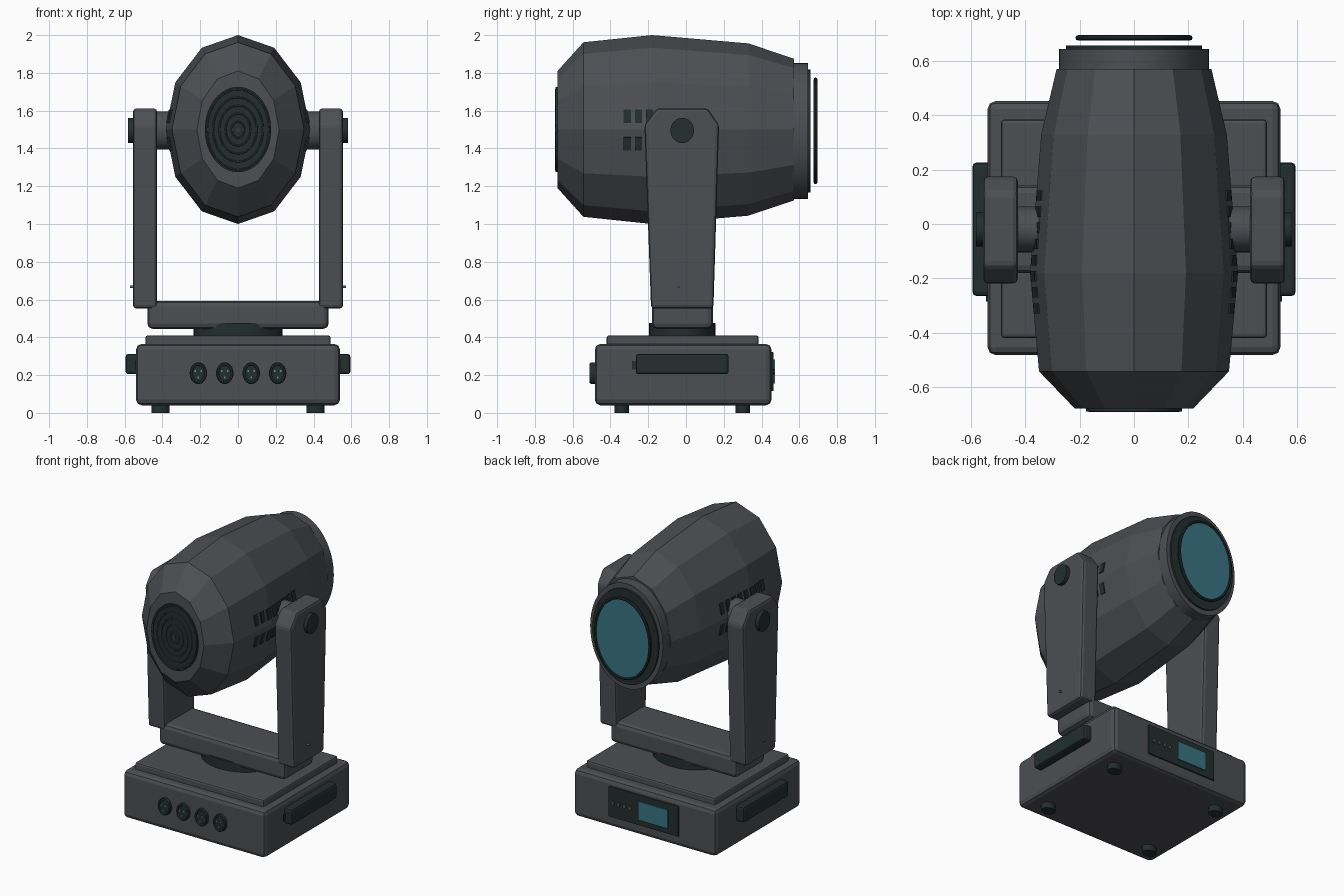
import bpy, bmesh, math
from mathutils import Matrix, Vector

if "Cube" in bpy.data.objects:
    bpy.data.objects.remove(bpy.data.objects["Cube"])


def material(name, rgb):
    m = bpy.data.materials.new(name)
    m.diffuse_color = (*rgb, 1)
    m.use_nodes = True
    m.node_tree.nodes["Principled BSDF"].inputs["Base Color"].default_value = m.diffuse_color
    return m


GREY = material("charcoal grey", (0.073, 0.077, 0.085))
DARK = material("dark trim", (0.017, 0.027, 0.027))
RIB = material("grille rib", (0.030, 0.045, 0.046))
TEAL = material("teal glass", (0.040, 0.175, 0.225))
PIN = material("contact pin", (0.10, 0.30, 0.28))


def finish(name, bm, mat, bevel=0.0, segs=2, smooth=False):
    bmesh.ops.recalc_face_normals(bm, faces=bm.faces[:])
    me = bpy.data.meshes.new(name)
    bm.to_mesh(me)
    bm.free()
    ob = bpy.data.objects.new(name, me)
    bpy.context.collection.objects.link(ob)
    me.materials.append(mat)
    if bevel:
        b = ob.modifiers.new("bevel", 'BEVEL')
        b.width, b.segments, b.limit_method = bevel, segs, 'ANGLE'
    if smooth:
        bpy.ops.object.select_all(action='DESELECT')
        ob.select_set(True)
        bpy.context.view_layer.objects.active = ob
        bpy.ops.object.shade_smooth_by_angle(angle=math.radians(35))
    return ob


def box(name, lo, hi, mat, bevel=0.0, tilt=0.0):
    lo, hi = Vector(lo), Vector(hi)
    bm = bmesh.new()
    mx = (Matrix.Translation((lo + hi) / 2) @ Matrix.Rotation(tilt, 4, 'Y')
          @ Matrix.Diagonal((*(hi - lo), 1)))
    bmesh.ops.create_cube(bm, size=1, matrix=mx)
    return finish(name, bm, mat, bevel)


def loft(name, axis, centre, rings, mat, n=40, smooth=True, bevel=0.0):
    """Stack elliptical rings (position, radius_u, radius_v) along an axis."""
    bm = bmesh.new()
    loops = []
    for p, ru, rv in rings:
        loop = []
        for k in range(n):
            a = 2 * math.pi * k / n
            u, v = ru * math.sin(a), rv * math.cos(a)
            co = {'X': (p, u, v), 'Y': (u, p, v), 'Z': (u, v, p)}[axis]
            loop.append(bm.verts.new(Vector(co) + Vector(centre)))
        loops.append(loop)
    for a, b in zip(loops, loops[1:]):
        for k in range(n):
            j = (k + 1) % n
            bm.faces.new((a[k], a[j], b[j], b[k]))
    bm.faces.new(loops[0])
    bm.faces.new(loops[-1])
    return finish(name, bm, mat, bevel, smooth=smooth)


def hoop(name, centre, rx, rz, thick, mat, n=40, m=8):
    """Elliptical ring of round section, facing along y."""
    bm = bmesh.new()
    vs = []
    for i in range(n):
        a = 2 * math.pi * i / n
        for k in range(m):
            b = 2 * math.pi * k / m
            d = thick * math.cos(b)
            vs.append(bm.verts.new(Vector(centre) + Vector((
                (rx + d) * math.sin(a), thick * math.sin(b), (rz + d) * math.cos(a)))))
    for i in range(n):
        for k in range(m):
            i2, k2 = (i + 1) % n, (k + 1) % m
            bm.faces.new((vs[i * m + k], vs[i2 * m + k], vs[i2 * m + k2], vs[i * m + k2]))
    return finish(name, bm, mat, smooth=True)


# Base housing, top plate and feet
box("base_housing", (-.54, -.483, .04), (.54, .453, .365), GREY, .03)
box("base_top_plate", (-.49, -.42, .35), (.49, .385, .41), GREY, .012)
for x in (-.41, .41):
    for y in (-.34, .30):
        loft("foot", 'Z', (x, y, 0), [(0, .048, .039), (.05, .048, .039)], DARK, 24)

# Side handles with end tabs
for s in (-1, 1):
    xs = sorted((s * .52, s * .595))
    box("side_handle", (xs[0], -.265, .205), (xs[1], .226, .312), DARK, .014)
    xs = sorted((s * .52, s * .545))
    box("handle_tab", (xs[0], -.285, .23), (xs[1], -.26, .275), DARK)

# Front sockets with three contacts each
for i in range(4):
    x = -.21 + .14 * i
    loft("socket", 'Y', (x, 0, .21), [(-.505, .046, .058), (-.47, .046, .058)], DARK, 32)
    hoop("socket_rim", (x, -.505, .21), .037, .048, .006, RIB, 32, 6)
    for k in range(3):
        a = math.radians(90 + 120 * k)
        loft("socket_pin", 'Y', (x + .018 * math.cos(a), 0, .21 - .023 * math.sin(a)),
             [(-.511, .005, .006), (-.50, .005, .006)], PIN, 8)

# Rear control panel, screen and buttons
box("control_panel", (-.265, .44, .115), (.265, .463, .322), DARK, .004)
box("screen", (-.19, .455, .155), (.035, .471, .282), TEAL)
for x in (.10, .143, .186, .229):
    loft("button", 'Y', (x, 0, .217), [(.45, .012, .015), (.47, .012, .015)], GREY, 16)

# Turntable and yoke
loft("turntable", 'Z', (0, -.02, 0), [(.40, .235, .176), (.475, .235, .176)], DARK, 40)
box("yoke_crossbar", (-.48, -.18, .445), (.48, .142, .592), GREY, .028)
ARM = [(-.185, .552), (.145, .552), (.175, 1.525), (.115, 1.612), (-.155, 1.612), (-.22, 1.525)]
for s in (-1, 1):
    bm = bmesh.new()
    face = bm.faces.new([bm.verts.new((s * .428, y, z)) for y, z in ARM])
    ext = bmesh.ops.extrude_face_region(bm, geom=[face])
    bmesh.ops.translate(bm, vec=(s * .128, 0, 0),
                        verts=[v for v in ext["geom"] if isinstance(v, bmesh.types.BMVert)])
    finish("yoke_arm", bm, GREY, .018)
    loft("tilt_axle", 'X', (0, -.02, 1.495), [(s * .30, .085, .10), (s * .44, .085, .10)], GREY, 32)
    loft("pivot_cap", 'X', (0, -.02, 1.495), [(s * .54, .062, .067), (s * .582, .062, .067)], DARK, 32)
    loft("arm_indicator", 'X', (0, -.04, .667), [(s * .55, .006, .007), (s * .573, .006, .007)], TEAL, 12)

# Faceted lamp head
HEAD = [(-.68, .218, .31), (-.543, .35, .462), (-.18, .383, .50), (.33, .342, .456), (.572, .285, .375)]
loft("lamp_head", 'Y', (0, 0, 1.5), HEAD, GREY, 12, smooth=False)

# Cooling slots following the head sides
for i in range(8):
    y = .105 - .0595 * i
    for (y0, a0, _), (y1, a1, _) in zip(HEAD, HEAD[1:]):
        if y0 <= y <= y1:
            wide = a0 + (a1 - a0) * (y - y0) / (y1 - y0)
    for z in (1.57, 1.425):
        x = wide - .205 * abs(z - 1.5)
        for s in (-1, 1):
            box("cooling_slot", (s * x - .006, y - .019, z - .036), (s * x + .006, y + .019, z + .036),
                DARK, tilt=-s * math.copysign(.2, z - 1.5))

# Round grille at the front of the head
loft("grille_plate", 'Y', (0, 0, 1.5), [(-.69, .176, .226), (-.66, .176, .226)], DARK, 48)
for k in range(1, 6):
    hoop("grille_ring", (0, -.689, 1.5), .033 * k, .0425 * k, .005, RIB, 40, 6)
loft("grille_hub", 'Y', (0, 0, 1.5), [(-.693, .012, .015), (-.68, .012, .015)], RIB, 16)

# Lens collar, trim, floating rim and glass
loft("lens_collar", 'Y', (0, 0, 1.493), [(.55, .276, .36), (.645, .276, .36)], GREY, 48)
loft("collar_trim", 'Y', (0, 0, 1.493), [(.63, .25, .325), (.658, .25, .325)], DARK, 48)
hoop("lens_rim", (0, .686, 1.493), .206, .272, .010, DARK, 48, 8)
loft("lens_glass", 'Y', (0, 0, 1.493), [(.680, .204, .27), (.690, .204, .27)], TEAL, 48)
